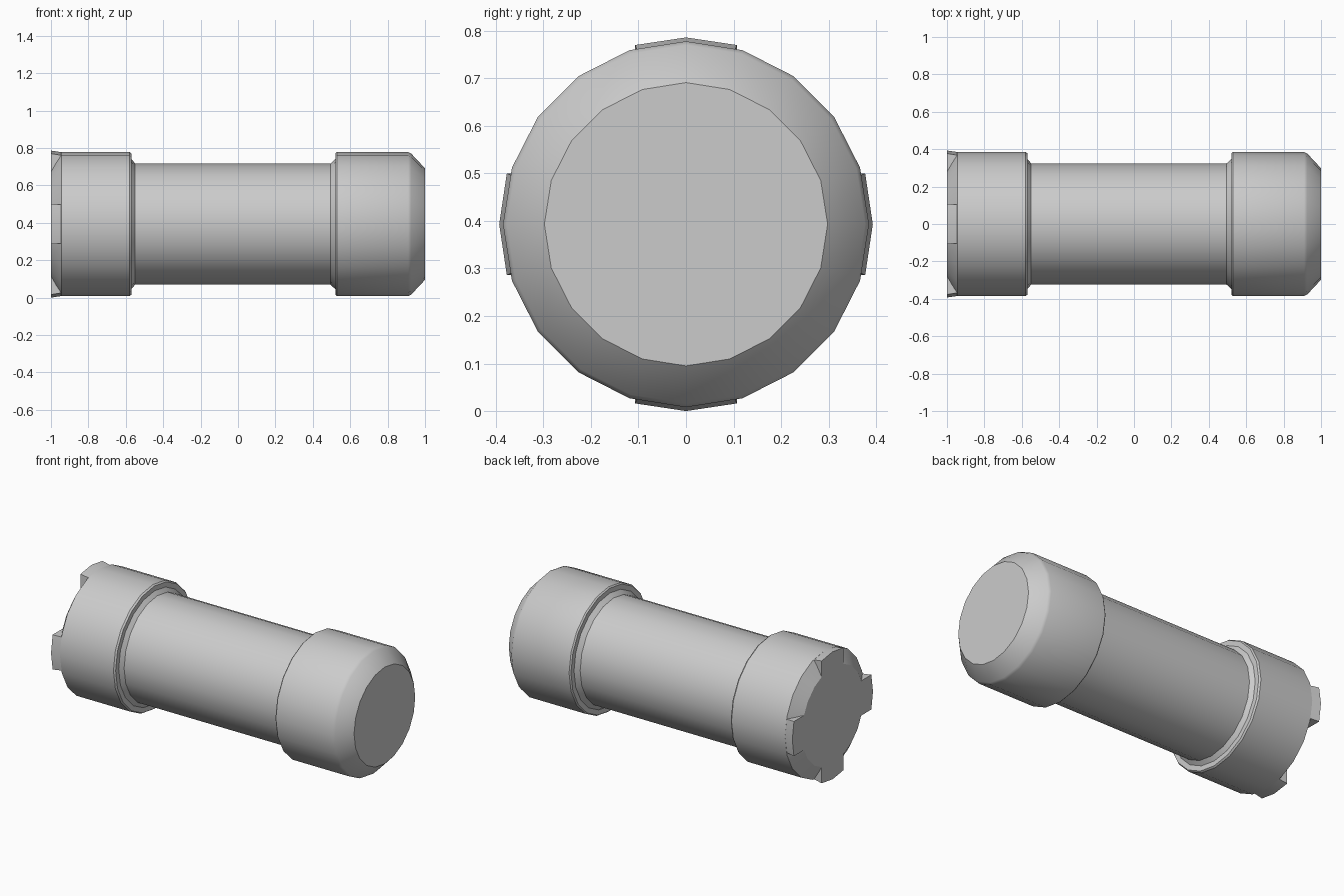
import bpy, bmesh
from math import sin, cos, pi, radians

if "Cube" in bpy.data.objects:
    bpy.data.objects.remove(bpy.data.objects["Cube"])

SIDES = 20
CZ = 0.393  # height of the long axis


def finish(bm, name):
    bmesh.ops.recalc_face_normals(bm, faces=bm.faces)
    mesh = bpy.data.meshes.new(name)
    bm.to_mesh(mesh)
    bm.free()
    obj = bpy.data.objects.new(name, mesh)
    bpy.context.collection.objects.link(obj)
    bpy.ops.object.select_all(action='DESELECT')
    obj.select_set(True)
    bpy.context.view_layer.objects.active = obj
    bpy.ops.object.shade_smooth_by_angle(angle=radians(30))
    return obj


def loft(bm, rings):
    # Closed skin through a list of point rings, capped at both ends
    loops = [[bm.verts.new(p) for p in ring] for ring in rings]
    n = len(loops[0])
    for a, b in zip(loops, loops[1:]):
        for i in range(n):
            j = (i + 1) % n
            bm.faces.new((a[i], a[j], b[j], b[i]))
    bm.faces.new(loops[0])
    bm.faces.new(loops[-1])


# Turned body: (x, radius) profile spun round the long axis
profile = [(-1, 0.30), (-0.945, 0.385), (-0.58, 0.385), (-0.57, 0.378),
           (-0.57, 0.348), (-0.55, 0.324),
           (0.495, 0.324), (0.52, 0.348), (0.52, 0.378), (0.528, 0.385),
           (0.91, 0.385), (0.926, 0.377), (1, 0.298)]
bm = bmesh.new()
loft(bm, [[(x, r * sin(2 * pi * i / SIDES), CZ + r * cos(2 * pi * i / SIDES))
           for i in range(SIDES)] for x, r in profile])
finish(bm, "turned_body")


# Four slightly flared lugs filling the chamfer at the left end
def lug_section(x, w, outer, shoulder):
    return [(x, u, v) for u, v in (
        (-w, shoulder), (0, outer), (w, shoulder),
        (w, 0.275), (0.093, 0.285), (0, 0.30), (-0.093, 0.285), (-w, 0.275))]


bm = bmesh.new()
for k in range(4):
    c, s = cos(k * pi / 2), sin(k * pi / 2)
    rings = [lug_section(-1, 0.107, 0.393, 0.377),
             lug_section(-0.94, 0.103, 0.384, 0.367)]
    loft(bm, [[(x, u * c + v * s, CZ - u * s + v * c) for x, u, v in ring]
              for ring in rings])
finish(bm, "end_lugs")
